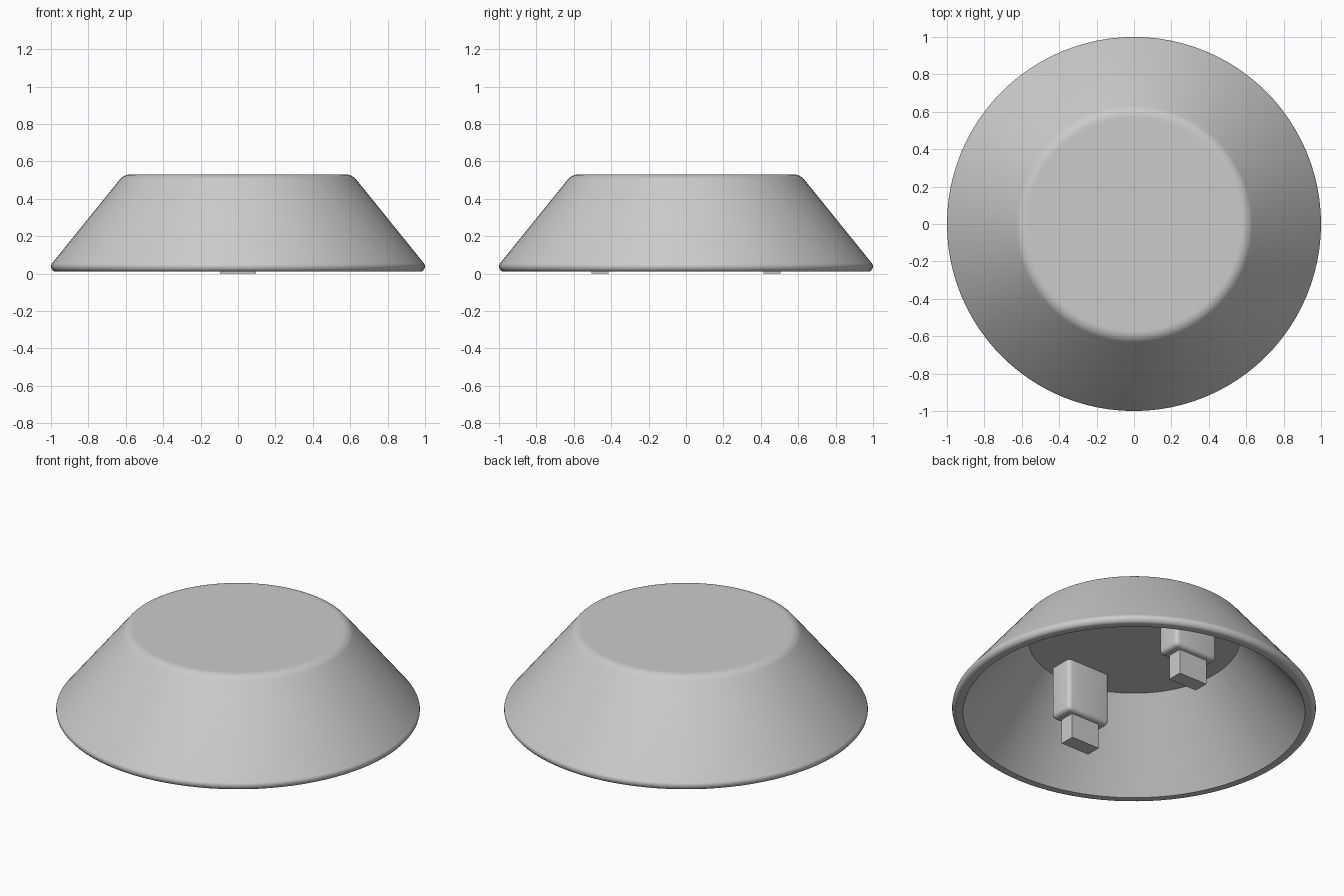
import bpy
import bmesh
import math
from mathutils import Vector

if "Cube" in bpy.data.objects:
    bpy.data.objects.remove(bpy.data.objects["Cube"], do_unlink=True)

GREY = (0.6, 0.6, 0.6, 1)
grey = bpy.data.materials.new("plain grey")
grey.use_nodes = True
grey.diffuse_color = GREY
grey.node_tree.nodes["Principled BSDF"].inputs["Base Color"].default_value = GREY


def add_object(name, bm):
    bmesh.ops.recalc_face_normals(bm, faces=bm.faces[:])
    mesh = bpy.data.meshes.new(name)
    bm.to_mesh(mesh)
    bm.free()
    mesh.materials.append(grey)
    obj = bpy.data.objects.new(name, mesh)
    bpy.context.collection.objects.link(obj)
    bpy.ops.object.select_all(action="DESELECT")
    obj.select_set(True)
    bpy.context.view_layer.objects.active = obj
    bpy.ops.object.shade_smooth_by_angle(angle=math.radians(35))


def fillet(before, corner, after, radius, steps=8):
    """Arc that rounds a profile corner, as a list of points."""
    before, corner, after = Vector(before), Vector(corner), Vector(after)
    a, b = (before - corner).normalized(), (after - corner).normalized()
    half = a.angle(b) / 2
    centre = corner + (a + b).normalized() * radius / math.sin(half)
    start = corner + a * radius / math.tan(half) - centre
    end = corner + b * radius / math.tan(half) - centre
    return [centre + start.lerp(end, i / steps).normalized() * radius
            for i in range(steps + 1)]


# Hollow tapered cup, open underneath
top, edge = (0, 0.53), (0.61, 0.53)
rim, rim_inner = (1.03, 0.01), (0.94, 0.01)
profile = [top, (0.56, 0.53)]
profile += fillet(top, edge, rim, 0.075)
profile += fillet(edge, rim, rim_inner, 0.0275)
profile += [rim_inner, (0.58, 0.465), (0, 0.465)]

bm = bmesh.new()
verts = [bm.verts.new((p[0], 0, p[1])) for p in profile]
edges = [bm.edges.new(pair) for pair in zip(verts, verts[1:])]
bmesh.ops.spin(bm, geom=verts + edges, axis=(0, 0, 1), cent=(0, 0, 0),
               angle=math.tau, steps=96, use_duplicate=False)
bmesh.ops.remove_doubles(bm, verts=bm.verts[:], dist=0.0001)
add_object("tapered_shell", bm)


def block(name, y, width, depth, low, high, bevel=0):
    bm = bmesh.new()
    bmesh.ops.create_cube(bm, size=1)
    bmesh.ops.scale(bm, vec=(width, depth, high - low), verts=bm.verts)
    bmesh.ops.translate(bm, vec=(0, y, (low + high) / 2), verts=bm.verts)
    if bevel:
        # Round the sides and the bottom, keep the joint at the ceiling square
        rounded = [e for e in bm.edges if min(v.co.z for v in e.verts) < low + 0.01]
        bmesh.ops.bevel(bm, geom=rounded, offset=bevel, segments=4,
                        profile=0.5, affect="EDGES")
    add_object(name, bm)


# Two mounting blocks under the top, each with a smaller peg
for side, y in (("front", -0.46), ("back", 0.46)):
    block(side + "_mount", y, 0.29, 0.155, 0.15, 0.48, 0.025)
    block(side + "_peg", y, 0.19, 0.09, 0, 0.16)
